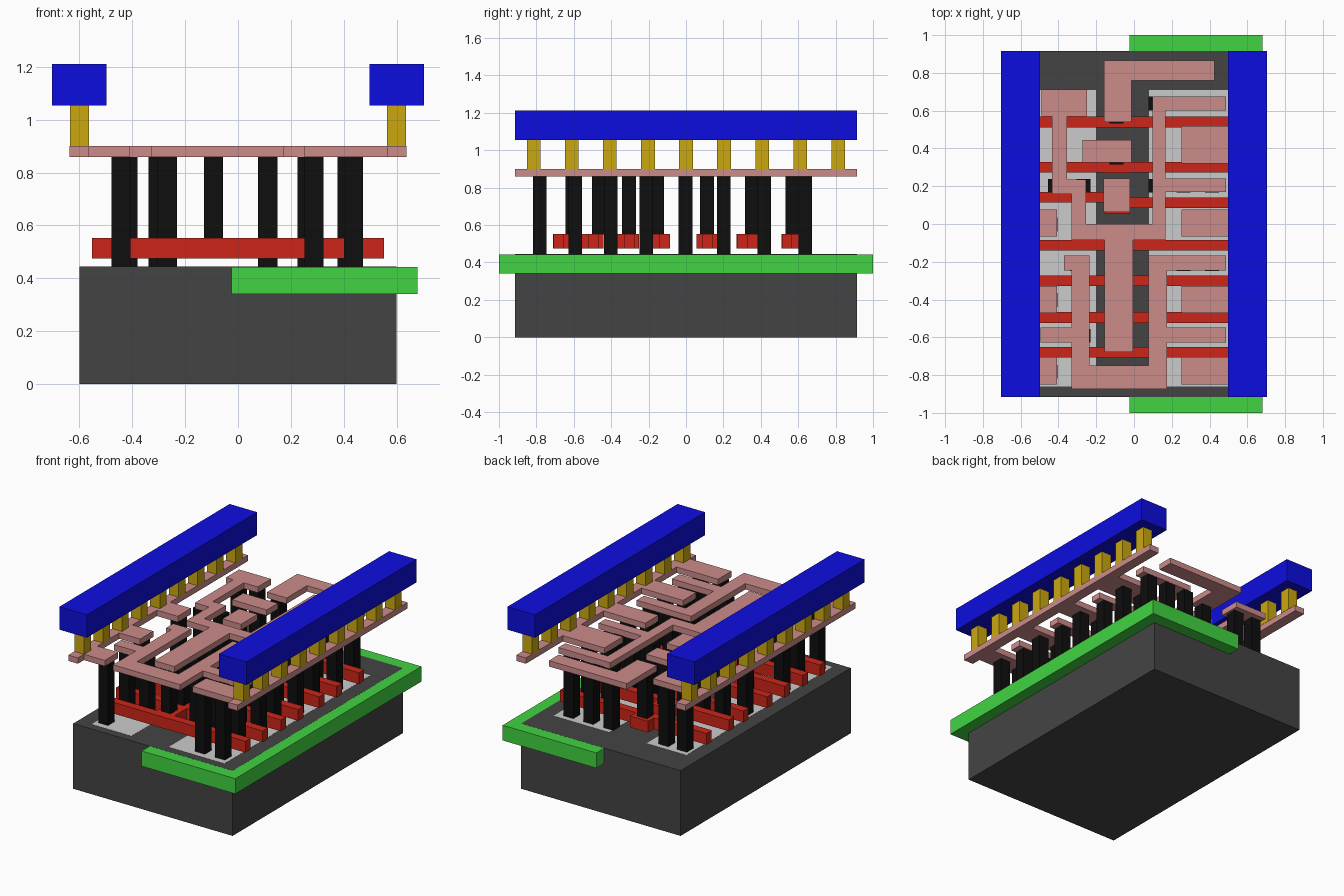
import bpy, bmesh


def material(name, rgb):
    # colours given as display values, stored as linear
    lin = [(c / 255 / 12.92) if c < 10 else ((c / 255 + 0.055) / 1.055) ** 2.4 for c in rgb]
    m = bpy.data.materials.new(name)
    m.diffuse_color = (*lin, 1)
    return m


DARK = material("dark_silicon", (68, 68, 68))
GREEN = material("well_green", (65, 212, 65))
RED = material("gate_red", (205, 38, 24))
BLACK = material("contact_black", (14, 14, 14))
PINK = material("lower_metal_pink", (204, 140, 138))
GOLD = material("via_gold", (203, 168, 16))
BLUE = material("upper_metal_blue", (13, 13, 224))


def prism(name, outline, z0, z1, mat=None):
    """Extrude a flat outline from z0 up to z1."""
    bm = bmesh.new()
    face = bm.faces.new([bm.verts.new((x, y, z0)) for x, y in outline])
    res = bmesh.ops.extrude_face_region(bm, geom=[face])
    top = [v for v in res["geom"] if isinstance(v, bmesh.types.BMVert)]
    bmesh.ops.translate(bm, verts=top, vec=(0, 0, z1 - z0))
    bmesh.ops.recalc_face_normals(bm, faces=bm.faces)
    me = bpy.data.meshes.new(name)
    bm.to_mesh(me)
    bm.free()
    ob = bpy.data.objects.new(name, me)
    bpy.context.collection.objects.link(ob)
    if mat:
        me.materials.append(mat)
    return ob


def box(name, x0, x1, y0, y1, z0, z1, mat=None):
    return prism(name, [(x0, y0), (x1, y0), (x1, y1), (x0, y1)], z0, z1, mat)


def post(name, x, y, z0, z1, mat):
    h = 0.0365
    return box(name, x - h, x + h, y - h, y + h, z0, z1, mat)


# Silicon block, well and the two doped strips
TOP = 0.444
box("substrate", -0.6, 0.6, -0.915, 0.915, 0, TOP, DARK)
box("well", -0.025, 0.68, -1, 1, 0.34, TOP - 0.0005, GREEN)
box("left_doped_strip", -0.5, -0.2, -0.86, 0.71, 0.39, TOP + 0.001)
box("right_doped_strip", 0.08, 0.5, -0.86, 0.71, 0.39, TOP + 0.001)

# Gate bars with a wider contact pad: left y, right y, pad y range
GATES = [(-0.68, -0.68, -0.71, -0.55), (-0.495, -0.495, -0.555, -0.44),
         (-0.3, -0.3, -0.365, -0.25), (-0.113, -0.113, -0.22, -0.085),
         (0.142, 0.113, 0.055, 0.17), (0.3, 0.3, 0.27, 0.41),
         (0.54, 0.54, 0.51, 0.63)]
for i, (yl, yr, p0, p1) in enumerate(GATES):
    h, a, b, e = 0.028, -0.155, -0.02, 0.552
    prism(f"gate_{i + 1}",
          [(-e, yl - h), (a, yl - h), (a, p0), (b, p0), (b, yr - h), (e, yr - h),
           (e, yr + h), (b, yr + h), (b, p1), (a, p1), (a, yl + h), (-e, yl + h)],
          0.475, 0.552, RED)

# Contacts from the gate pads up to the lower metal
M0, M1 = 0.86, 0.9
for y in (-0.608, -0.465, -0.305, -0.155, 0.112, 0.352, 0.568):
    post("gate_contact", -0.0925, y, 0.55, M0, BLACK)

# Contacts from the doped strips: rows tied to the rails, then signal rows
for y in (-0.782, -0.402, -0.003):
    for x in (-0.4425, 0.2875, 0.4375):
        post("supply_contact", x, y, TOP, M0, BLACK)
for x in (0.2875, 0.4375):
    post("supply_contact", x, 0.418, TOP, M0, BLACK)
for y, xs in ((-0.592, (-0.4175, -0.2675)), (-0.212, (-0.3025,)),
              (0.202, (-0.4175, -0.2675)), (0.638, (-0.4425, -0.3025))):
    for x in xs + (0.1125, 0.2625, 0.4125):
        post("signal_contact", x, y, TOP, M0, BLACK)


# Lower metal rails with inward fingers
def rail(name, side, tip, fingers):
    pts = [(side * 0.637, -0.915), (side * 0.565, -0.915)]
    for y0, y1 in fingers:
        pts += [(side * 0.565, y0), (side * tip, y0), (side * tip, y1), (side * 0.565, y1)]
    pts += [(side * 0.565, 0.915), (side * 0.637, 0.915)]
    prism(name, pts, M0, M1, PINK)


FINGERS = [(-0.85, -0.705), (-0.47, -0.328), (-0.065, 0.078)]
rail("left_lower_rail", -1, 0.408, FINGERS)
rail("right_lower_rail", 1, 0.252, FINGERS + [(0.32, 0.518)])

# Lower metal signal traces
prism("u_trace", [
    (-0.33, -0.873), (0.175, -0.873), (0.175, -0.628), (0.488, -0.628), (0.488, -0.547),
    (0.175, -0.547), (0.175, -0.245), (0.488, -0.245), (0.488, -0.167), (0.078, -0.167),
    (0.078, -0.75), (-0.235, -0.75), (-0.235, -0.167), (-0.37, -0.167), (-0.37, -0.245),
    (-0.33, -0.245), (-0.33, -0.547), (-0.495, -0.547), (-0.495, -0.628), (-0.33, -0.628),
], M0, M1, PINK)
prism("cross_trace", [
    (-0.155, -0.677), (-0.005, -0.677), (-0.005, -0.085), (0.168, -0.085), (0.168, 0.17),
    (0.488, 0.17), (0.488, 0.242), (0.168, 0.242), (0.168, 0.602), (0.488, 0.602),
    (0.488, 0.676), (0.098, 0.676), (0.098, 0), (-0.255, 0), (-0.255, 0.236),
    (-0.355, 0.236), (-0.355, 0.57), (-0.25, 0.57), (-0.25, 0.712), (-0.49, 0.712),
    (-0.49, 0.57), (-0.435, 0.57), (-0.435, 0.158), (-0.33, 0.158), (-0.33, -0.085),
    (-0.155, -0.085),
], M0, M1, PINK)
prism("hook_trace", [
    (-0.16, 0.54), (-0.012, 0.54), (-0.012, 0.76), (0.426, 0.76), (0.426, 0.866),
    (-0.16, 0.866)], M0, M1, PINK)
box("wide_pad", -0.272, -0.012, 0.326, 0.445, M0, M1, PINK)
box("small_pad", -0.162, -0.022, 0.063, 0.242, M0, M1, PINK)

# Upper metal rails on rows of vias
for side, label in ((-1, "left"), (1, "right")):
    a, b = sorted((side * 0.497, side * 0.704))
    box(f"{label}_upper_rail", a, b, -0.915, 0.915, 1.055, 1.211, BLUE)
    for i in range(9):
        post(f"{label}_via_{i + 1}", side * 0.6, (i - 4) * 0.2035, M1, 1.055, GOLD)
